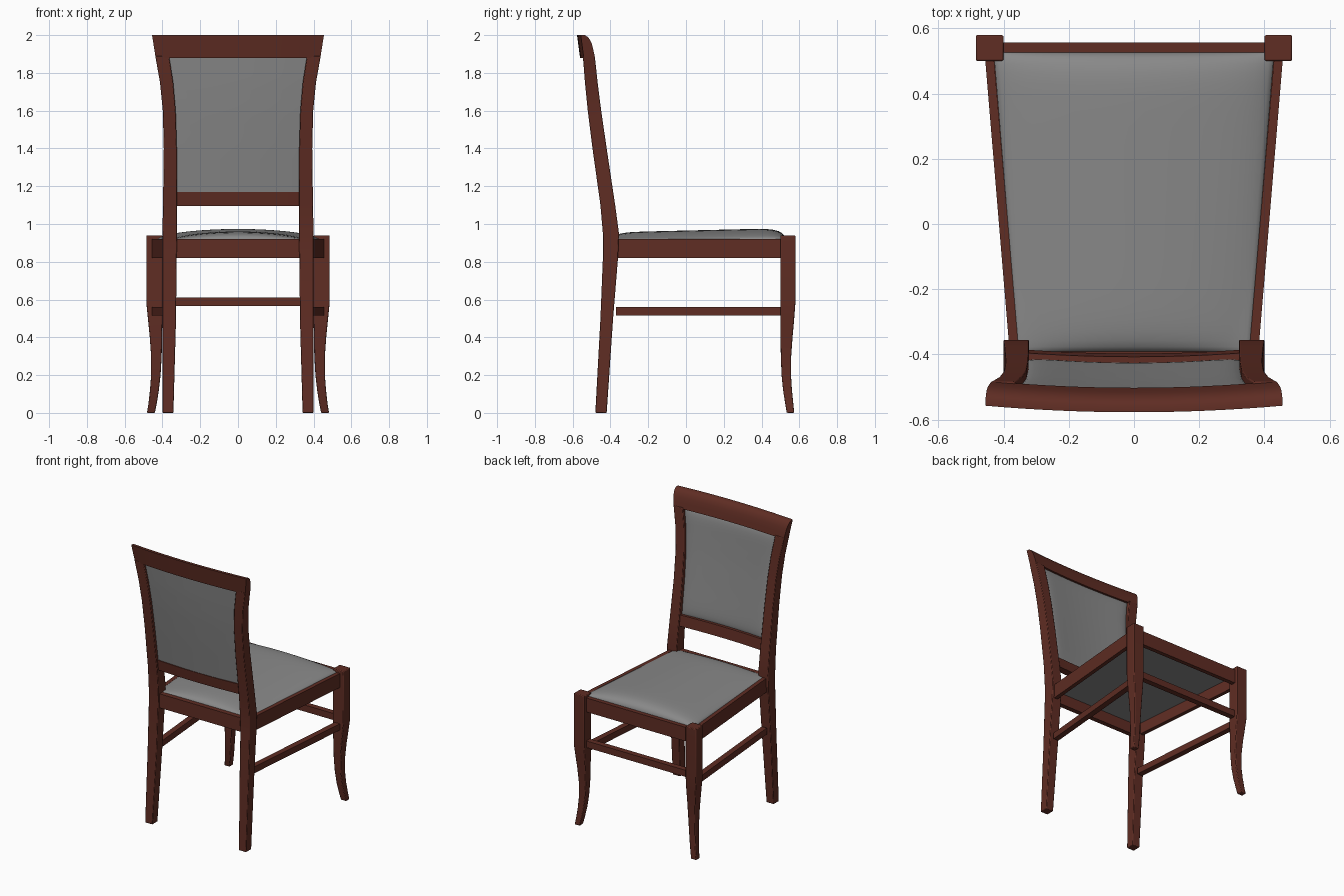
import bpy, bmesh, math

if "Cube" in bpy.data.objects:
    bpy.data.objects.remove(bpy.data.objects["Cube"])


def material(name, rgb):
    m = bpy.data.materials.new(name)
    m.diffuse_color = (*rgb, 1)
    m.use_nodes = True
    m.node_tree.nodes["Principled BSDF"].inputs["Base Color"].default_value = m.diffuse_color
    return m


WOOD = material("red_brown_wood", (0.115, 0.026, 0.017))
CLOTH = material("grey_upholstery", (0.25, 0.25, 0.25))


def finish(name, bm, mat, angle=35, bevel=0):
    bmesh.ops.recalc_face_normals(bm, faces=bm.faces)
    me = bpy.data.meshes.new(name)
    bm.to_mesh(me)
    bm.free()
    me.materials.append(mat)
    ob = bpy.data.objects.new(name, me)
    bpy.context.collection.objects.link(ob)
    bpy.ops.object.select_all(action='DESELECT')
    ob.select_set(True)
    bpy.context.view_layer.objects.active = ob
    bpy.ops.object.shade_smooth_by_angle(angle=math.radians(angle))
    if bevel:
        b = ob.modifiers.new("soft_edges", 'BEVEL')
        b.width, b.segments, b.limit_method = bevel, 2, 'ANGLE'
        b.angle_limit = math.radians(50)
    return ob


def loft(name, rings, bevel=0, sx=1):
    """Skin a row of closed rings and cap both ends."""
    bm = bmesh.new()
    vs = [[bm.verts.new((sx * x, y, z)) for x, y, z in r] for r in rings]
    n = len(rings[0])
    for a, b in zip(vs, vs[1:]):
        for i in range(n):
            bm.faces.new((a[i], a[(i + 1) % n], b[(i + 1) % n], b[i]))
    bm.faces.new(vs[0])
    bm.faces.new(vs[-1])
    return finish(name, bm, WOOD, bevel=bevel)


def rect(z, x0, x1, y0, y1):
    return [(x0, y0, z), (x1, y0, z), (x1, y1, z), (x0, y1, z)]


def box(name, z0, z1, *xy):
    return loft(name, [rect(z0, *xy), rect(z1, *xy)])


def shell(name, f, n=24):
    """Cushion: two grids f(u, v, side) joined around the rim."""
    bm = bmesh.new()
    t = [math.sin(math.pi / 2 * (2 * i / n - 1)) for i in range(n + 1)]
    g = [[[bm.verts.new(f(u, v, s)) for v in t] for u in t] for s in (0, 1)]
    for k in g:
        for i in range(n):
            for j in range(n):
                bm.faces.new((k[i][j], k[i + 1][j], k[i + 1][j + 1], k[i][j + 1]))
    for i in range(n):
        for e in (0, n):
            bm.faces.new((g[0][i][e], g[0][i + 1][e], g[1][i + 1][e], g[1][i][e]))
            bm.faces.new((g[0][e][i], g[0][e][i + 1], g[1][e][i + 1], g[1][e][i]))
    return finish(name, bm, CLOTH, 60)


def puff(u, v, p=10):
    return math.sqrt(max(0, (1 - abs(u) ** p) * (1 - abs(v) ** p)))


# Sections of the legs: z, x0, x1, y0, y1
POST = [(0, .342, .40, -.48, -.42), (.5, .328, .40, -.453, -.386),
        (.82, .325, .40, -.44, -.36), (.95, .322, .40, -.44, -.355),
        (1.1, .322, .397, -.453, -.375), (1.4, .324, .393, -.495, -.42),
        (1.6, .330, .398, -.52, -.449), (1.75, .343, .413, -.535, -.468),
        (1.89, .365, .438, -.546, -.483)]
FRONT = [(0, .44, .482, .533, .573), (.05, .43, .474, .525, .568),
         (.12, .419, .466, .514, .561), (.2, .41, .46, .506, .556),
         (.3, .404, .46, .502, .557), (.4, .402, .467, .50, .564),
         (.5, .40, .477, .50, .573), (.58, .40, .485, .50, .579),
         (.94, .40, .485, .50, .579)]


def post_at(z):
    for a, b in zip(POST, POST[1:]):
        if z <= b[0]:
            break
    t = (z - a[0]) / (b[0] - a[0])
    return [p + (q - p) * t for p, q in zip(a, b)]


for side, sx in (("right", 1), ("left", -1)):
    # Rear leg running up into the back post, and curved front leg
    loft("rear_leg_" + side, [rect(*s) for s in POST], .004, sx)
    loft("front_leg_" + side, [rect(*s) for s in FRONT], .005, sx)
    # Tapering side apron and side stretcher
    for name, z0, z1, a, b in (("side_apron_", .82, .92, (.43, .457), (.355, .383)),
                               ("side_stretcher_", .515, .56, (.415, .457), (.34, .38))):
        loft(name + side, [[(x0, y, z0), (x1, y, z0), (x1, y, z1), (x0, y, z1)]
                           for y, (x0, x1) in ((.515, a), (-.37, b))], 0, sx)

# Front and rear aprons, front stretcher
box("front_apron", .82, .92, -.42, .42, .526, .556)
box("rear_apron", .82, .92, -.34, .34, -.425, -.391)
box("front_stretcher", .565, .612, -.42, .42, .515, .555)


# Rails bowed backwards across the width
def bowed(name, profile, w0, w1, bow):
    z0, z1 = min(p[1] for p in profile), max(p[1] for p in profile)
    rings = []
    for i in range(17):
        t = i / 8 - 1
        rings.append([(t * (w0 + (w1 - w0) * (z - z0) / (z1 - z0)),
                       y - bow * (1 - t * t), z) for y, z in profile])
    return loft(name, rings)


bowed("top_rail", [(-.541, 1.88), (-.557, 2), (-.536, 2), (-.522, 1.992), (-.509, 1.977),
                   (-.498, 1.953), (-.49, 1.92), (-.482, 1.88)], .436, .455, .02)
bowed("lower_back_rail", [(-.438, 1.095), (-.448, 1.17), (-.395, 1.17), (-.385, 1.095)],
      .335, .335, .012)


# Seat cushion, crowned and widening to the front
def seat(u, v, bottom):
    y = .067 + .459 * v
    x = u * (.392 + .038 * v)
    h = .026 + .034 * (1 - u * u) - .011 * (1 - v)
    return (x, y, .90 if bottom else .918 + max(h, .012) * puff(u, v))


shell("seat_cushion", seat)


# Padded back panel between the posts
def back(u, v, rear):
    z = 1.525 + .365 * v
    _, x0, _, y0, y1 = post_at(z)
    y = (y0 + y1) / 2 - .016 * (1 - u * u)
    return (u * (x0 + .006), y + (-.016 if rear else .004 + .018 * puff(u, v)), z)


shell("back_cushion", back)
